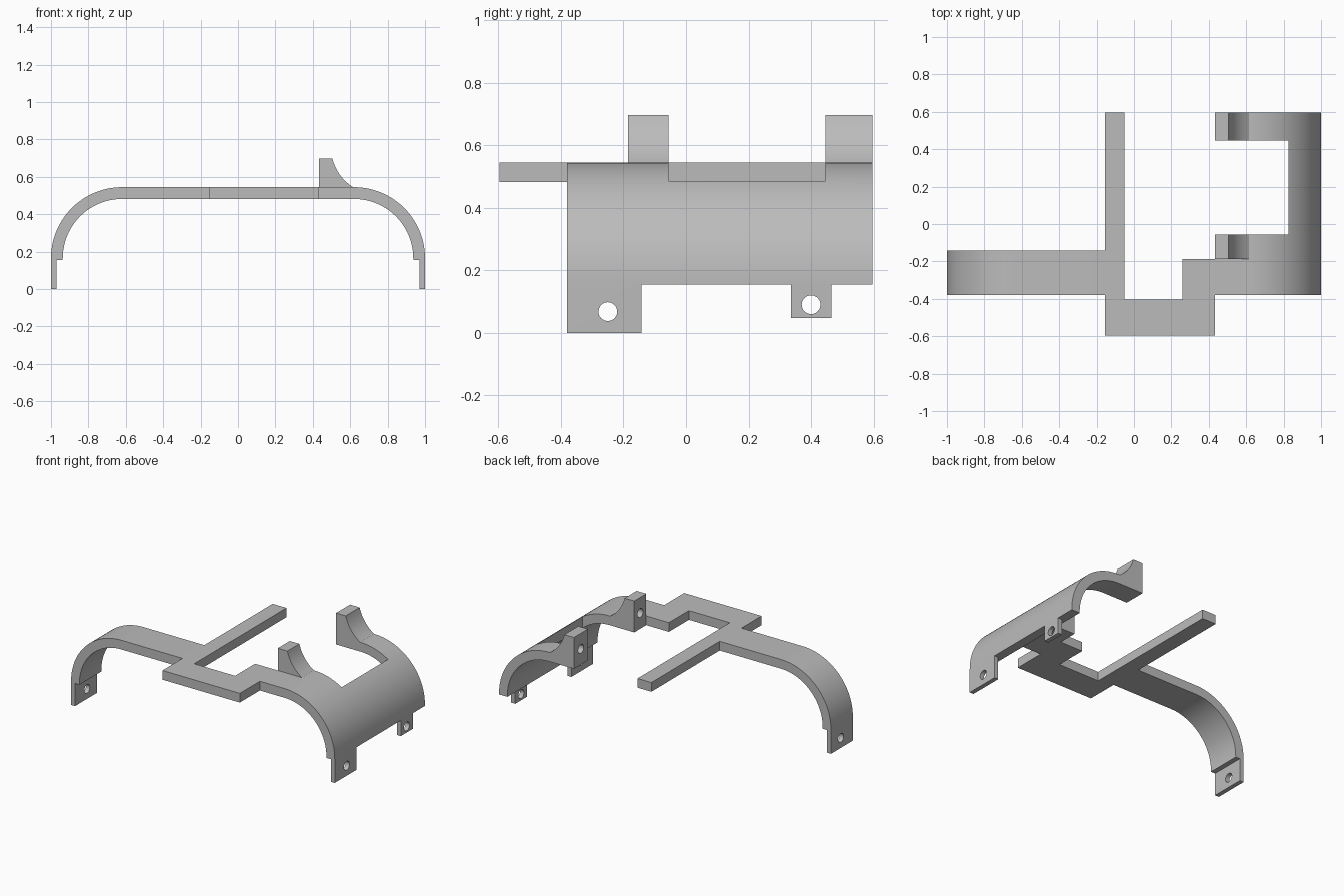
import bpy, bmesh, math
from mathutils import Matrix, Vector

if "Cube" in bpy.data.objects:
    bpy.data.objects.remove(bpy.data.objects["Cube"])

grey = bpy.data.materials.new("plain grey")
grey.diffuse_color = (0.5, 0.5, 0.5, 1)
grey.use_nodes = True
grey.node_tree.nodes["Principled BSDF"].inputs["Base Color"].default_value = grey.diffuse_color


def mesh_object(name, bm):
    bmesh.ops.recalc_face_normals(bm, faces=bm.faces)
    me = bpy.data.meshes.new(name)
    bm.to_mesh(me)
    bm.free()
    me.materials.append(grey)
    ob = bpy.data.objects.new(name, me)
    bpy.context.collection.objects.link(ob)
    return ob


def prism(name, points, offset):
    """Extrude a closed 3D outline along an offset."""
    bm = bmesh.new()
    face = bm.faces.new([bm.verts.new(p) for p in points])
    ext = bmesh.ops.extrude_face_region(bm, geom=[face], use_keep_orig=True)
    verts = [v for v in ext["geom"] if isinstance(v, bmesh.types.BMVert)]
    bmesh.ops.translate(bm, verts=verts, vec=Vector(offset))
    return mesh_object(name, bm)


def box(x0, x1, y0, y1, z0, z1):
    return prism("cutter", [(x0, y0, z0), (x1, y0, z0), (x1, y1, z0), (x0, y1, z0)],
                 (0, 0, z1 - z0))


def x_cylinder(x0, x1, y, z, r):
    bm = bmesh.new()
    m = Matrix.Translation(((x0 + x1) / 2, y, z)) @ Matrix.Rotation(math.pi / 2, 4, 'Y')
    bmesh.ops.create_cone(bm, cap_ends=True, segments=32, radius1=r, radius2=r,
                          depth=x1 - x0, matrix=m)
    return mesh_object("cutter", bm)


def boolean(target, tool, operation):
    mod = target.modifiers.new("cut", 'BOOLEAN')
    mod.operation, mod.solver, mod.object = operation, 'EXACT', tool
    bpy.context.view_layer.objects.active = target
    bpy.ops.object.modifier_apply(modifier=mod.name)
    bpy.data.objects.remove(tool)


# Arch section: flat top, rounded shoulders, thin tabs at the feet
TOP, THICK, R = 0.545, 0.063, 0.38
CX, CZ, LEDGE, TAB = 1 - R, TOP - R, 0.155, 0.03
N = 28


def shoulder(r):
    return [(CX + r * math.cos(a), CZ + r * math.sin(a))
            for a in (math.pi / 2 * i / N for i in range(N + 1))]


outer, inner = shoulder(R), shoulder(R - THICK)
# Horn on the top, with a hollow curved flank
a, c, b = Vector((0.615, TOP)), Vector((0.531, 0.60)), Vector((0.505, 0.697))
flank = [a * (1 - t) ** 2 + c * 2 * t * (1 - t) + b * t * t for t in (i / 12 for i in range(13))]
section = [(1, 0)] + outer + [tuple(p) for p in flank] + [(0.35, 0.697), (0.35, TOP)]
section += [(-x, z) for x, z in reversed(outer)] + [(-1, 0), (-1 + TAB, 0)]
section += [(-1 + TAB, LEDGE), (-1 + THICK, LEDGE)]
section += [(-x, z) for x, z in inner]
section += list(reversed(inner)) + [(1 - THICK, LEDGE), (1 - TAB, LEDGE), (1 - TAB, 0)]
bracket = prism("bracket", [(x, -0.8, z) for x, z in section], (0, 1.6, 0))

# Plan outline trims the arch to its arms, bar, frame and side shell
plan = [(-1.1, -.38), (-.155, -.38), (-.155, -.597), (.432, -.597), (.432, -.38),
        (1.1, -.38), (1.1, .597), (.432, .597), (.432, .446), (.825, .446),
        (.825, -.056), (.432, -.056), (.432, -.186), (.26, -.186), (.26, -.4025),
        (-.05, -.4025), (-.05, .597), (-.155, .597), (-.155, -.143), (-1.1, -.143)]
boolean(bracket, prism("plan", [(x, y, -0.2) for x, y in plan], (0, 0, 1.2)), 'INTERSECT')

# Remove the horn over the front arm, and the side skirt between the tabs
for dims in ((.2, .7, -.8, -.186, TOP, .9),
             (.9, 1.1, -.143, .335, -.1, LEDGE),
             (.9, 1.1, .465, .8, -.1, LEDGE),
             (.9, 1.1, .3, .5, -.1, .048)):
    boolean(bracket, box(*dims), 'DIFFERENCE')

# Screw holes through the tabs and blind holes in the horns
for x0, x1, y, z in ((-1.2, 1.2, -.25, .068), (.9, 1.2, .40, .09),
                     (.3, .49, -.121, .59), (.3, .49, .5215, .59)):
    boolean(bracket, x_cylinder(x0, x1, y, z, 0.03), 'DIFFERENCE')

bpy.ops.object.select_all(action='DESELECT')
bracket.select_set(True)
bpy.context.view_layer.objects.active = bracket
bpy.ops.object.shade_smooth_by_angle(angle=math.radians(25))
